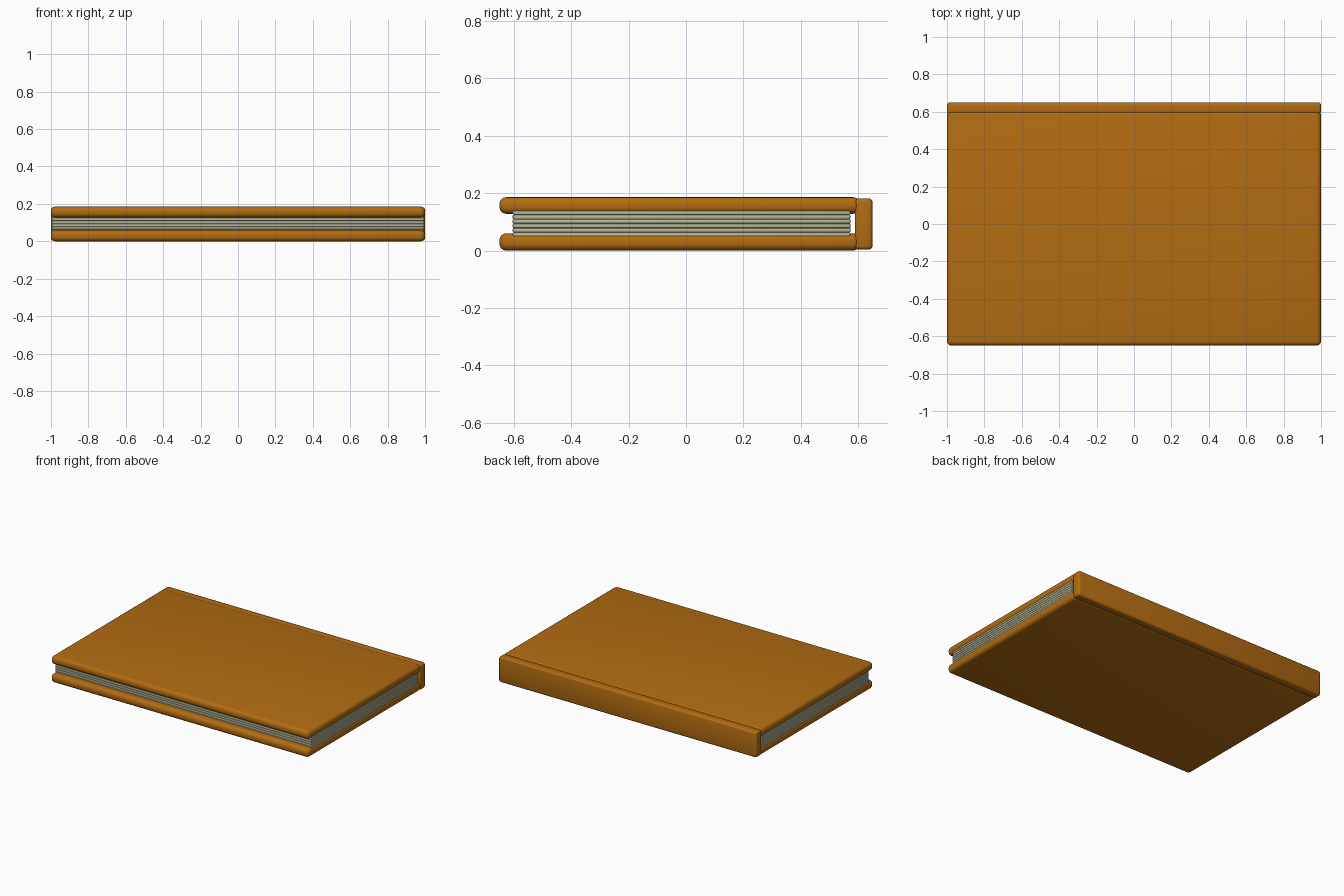
import bpy

if "Cube" in bpy.data.objects:
    bpy.data.objects.remove(bpy.data.objects["Cube"])


def material(name, color):
    m = bpy.data.materials.new(name)
    m.diffuse_color = (*color, 1)
    m.use_nodes = True
    m.node_tree.nodes["Principled BSDF"].inputs["Base Color"].default_value = m.diffuse_color
    return m


leather = material("cover_brown", (0.45, 0.15, 0.006))
paper = material("paper", (0.48, 0.48, 0.32))


def slab(name, lo, hi, bevel, segments, mat):
    """Rounded box between two corners."""
    centre = [(a + b) / 2 for a, b in zip(lo, hi)]
    bpy.ops.mesh.primitive_cube_add(size=1, location=centre)
    ob = bpy.context.object
    ob.name = name
    ob.scale = [b - a for a, b in zip(lo, hi)]
    bpy.ops.object.transform_apply(location=False, rotation=False, scale=True)
    mod = ob.modifiers.new("round_edges", 'BEVEL')
    mod.width = bevel
    mod.segments = segments
    bpy.ops.object.modifier_apply(modifier=mod.name)
    bpy.ops.object.shade_smooth_by_angle()
    ob.data.materials.append(mat)
    return ob


# Front and back covers
slab("bottom_cover", (-1, -0.65, 0.0), (1, 0.605, 0.06), 0.024, 4, leather)
slab("top_cover", (-1, -0.65, 0.128), (1, 0.605, 0.186), 0.024, 4, leather)

# Spine joining the covers
slab("spine", (-1, 0.588, 0.003), (1, 0.65, 0.182), 0.014, 3, leather)

# Page block: stacked thin bundles with small grooves between them
count, z0, z1 = 6, 0.048, 0.14
step = (z1 - z0) / count
for i in range(count):
    z = z0 + i * step
    slab(f"page_bundle_{i + 1}", (-0.995, -0.604, z), (0.995, 0.573, z + step),
         0.004, 2, paper)
